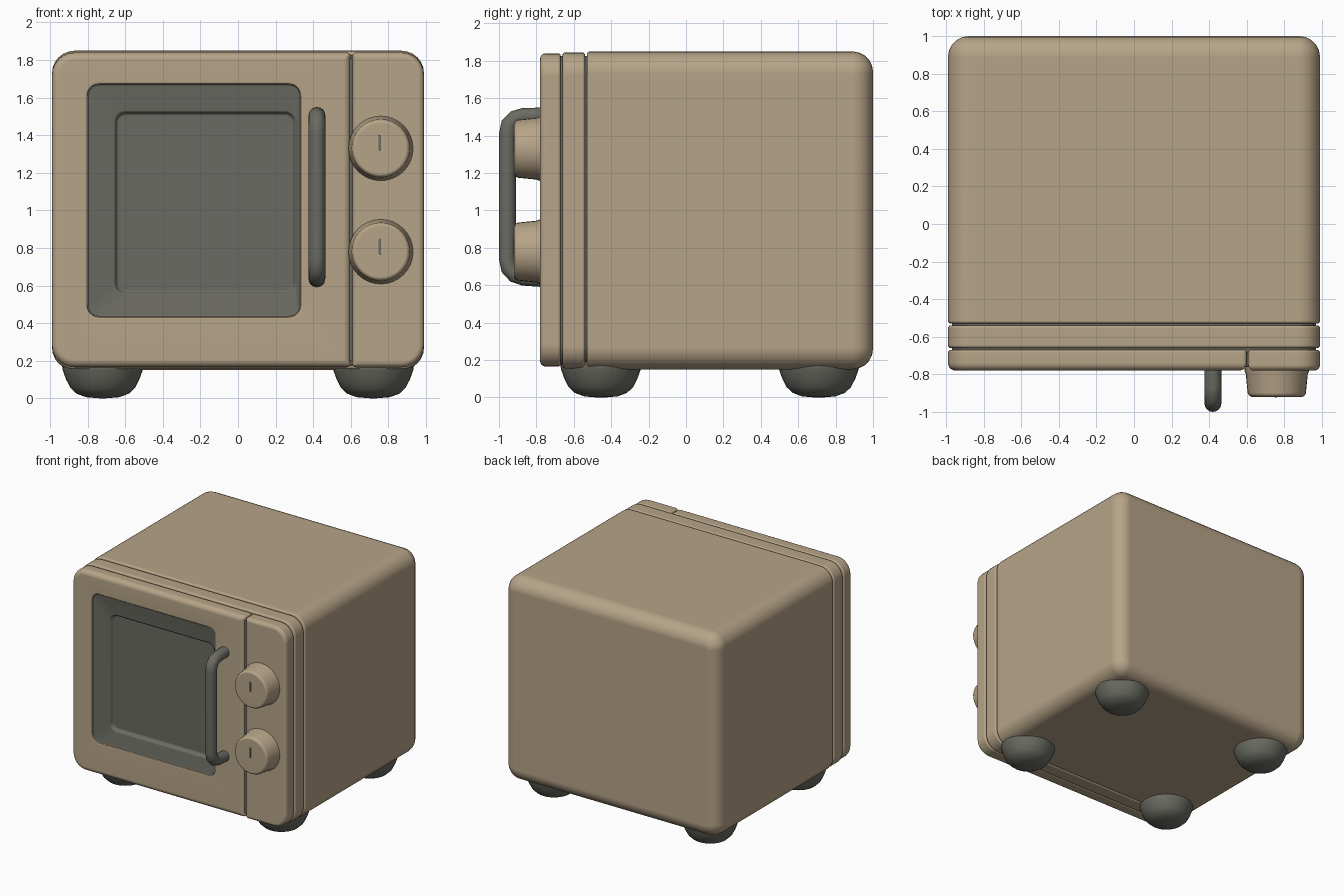
import bpy, bmesh, math
from mathutils import Vector

if "Cube" in bpy.data.objects:
    bpy.data.objects.remove(bpy.data.objects["Cube"])


def material(name, rgb):
    m = bpy.data.materials.new(name)
    m.diffuse_color = (*rgb, 1)
    m.use_nodes = True
    m.node_tree.nodes["Principled BSDF"].inputs["Base Color"].default_value = m.diffuse_color
    return m


BEIGE = material("warm beige", (0.47, 0.37, 0.245))
GREY = material("dark grey", (0.147, 0.147, 0.125))


def finish(bm, name, mat, angle=40):
    bmesh.ops.recalc_face_normals(bm, faces=bm.faces)
    me = bpy.data.meshes.new(name)
    bm.to_mesh(me)
    bm.free()
    ob = bpy.data.objects.new(name, me)
    bpy.context.collection.objects.link(ob)
    me.materials.append(mat)
    bpy.ops.object.select_all(action='DESELECT')
    bpy.context.view_layer.objects.active = ob
    ob.select_set(True)
    bpy.ops.object.shade_smooth_by_angle(angle=math.radians(angle))
    wn = ob.modifiers.new("weighted", 'WEIGHTED_NORMAL')
    wn.keep_sharp = True
    return ob


def loft(name, mat, rings, angle=40):
    """Skin a list of equal point rings and cap both ends."""
    bm = bmesh.new()
    vs = [[bm.verts.new(p) for p in r] for r in rings]
    n = len(vs[0])
    for a, b in zip(vs, vs[1:]):
        for i in range(n):
            j = (i + 1) % n
            bm.faces.new((a[i], a[j], b[j], b[i]))
    bm.faces.new(vs[0])
    bm.faces.new(vs[-1])
    return finish(bm, name, mat, angle)


def ring(rect, radii, y, inset=0.0, seg=6):
    """Rounded rectangle in the xz plane; radii: right top, left top, left bottom, right bottom."""
    x0, x1, z0, z1 = rect
    x0, x1, z0, z1 = x0 + inset, x1 - inset, z0 + inset, z1 - inset
    pts = []
    for k, (x, z, sx, sz) in enumerate(((x1, z1, 1, 1), (x0, z1, -1, 1),
                                        (x0, z0, -1, -1), (x1, z0, 1, -1))):
        r = max(radii[k] - inset, 0.006)
        for i in range(seg + 1):
            a = math.radians(90 * (k + i / seg))
            pts.append((x - sx * r + r * math.cos(a), y, z - sz * r + r * math.sin(a)))
    return pts


def edge(rect, radii, y, b, sign, seg=5):
    """Rings rounding an outer edge, from the face at y outward (sign +1 runs toward +y)."""
    out = []
    for i in range(seg + 1):
        a = math.pi / 2 * i / seg
        out.append(ring(rect, radii, y + sign * b * (1 - math.cos(a)), b * (1 - math.sin(a))))
    return out


def slab(name, mat, rect, radii, y0, y1, front, back):
    return loft(name, mat, edge(rect, radii, y0, front, 1)
                + edge(rect, radii, y1, back, -1)[::-1])


def lathe(name, mat, profile, centre, axis, n=32, angle=40):
    """Turn (radius, height) points around the z or y axis."""
    rings = []
    for r, h in profile:
        row = []
        for i in range(n):
            a = 2 * math.pi * i / n
            c, s = r * math.cos(a), r * math.sin(a)
            row.append(Vector(centre) + Vector((c, s, h) if axis == 'z' else (c, h, s)))
        rings.append(row)
    return loft(name, mat, rings, angle)


# Main housing, collar behind the door and dark core showing in the grooves
R = 0.12
slab("housing", BEIGE, (-0.99, 0.99, 0.15, 1.85), (R,) * 4, -0.53, 1.0, 0.015, 0.11)
slab("collar", BEIGE, (-0.99, 0.99, 0.155, 1.845), (R,) * 4, -0.66, -0.54, 0.015, 0.015)
slab("groove_core", GREY, (-0.97, 0.97, 0.175, 1.825), (0.11,) * 4, -0.685, -0.45, 0.005, 0.005)
slab("seam_strip", GREY, (0.59, 0.62, 0.20, 1.81), (0.006,) * 4, -0.76, -0.67, 0.004, 0.004)

# Door with window opening
door = (-0.99, 0.60, 0.165, 1.84)
door_r = (0.02, R, R, 0.02)
hole = (-0.80, 0.33, 0.435, 1.67)
hole_r = (0.06,) * 4
rings = edge(door, door_r, -0.67, 0.015, -1) + edge(door, door_r, -0.78, 0.04, 1)[::-1]
rings += [ring(hole, hole_r, -0.78, -0.015), ring(hole, hole_r, -0.775, -0.004),
          ring(hole, hole_r, -0.765), ring(hole, hole_r, -0.69)]
loft("door", BEIGE, rings)

# Control panel
slab("control_panel", BEIGE, (0.608, 0.99, 0.165, 1.84), (R, 0.02, 0.02, R),
     -0.78, -0.67, 0.03, 0.015)

# Window frame stepping down to the recessed pane
pane = (-0.65, 0.30, 0.56, 1.52)
pane_r = (0.05,) * 4
loft("window", GREY, [
    ring(hole, hole_r, -0.695, 0.001), ring(hole, hole_r, -0.768, 0.001),
    ring(hole, hole_r, -0.762, 0.012), ring(pane, pane_r, -0.75, -0.012),
    ring(pane, pane_r, -0.745, -0.004), ring(pane, pane_r, -0.737),
    ring(pane, pane_r, -0.725, 0.006), ring(pane, pane_r, -0.72, 0.016)])

# Door handle: round tube along a bent path
path = [(-0.755, 1.505), (-0.87, 1.503), (-0.915, 1.49), (-0.945, 1.46), (-0.955, 1.41),
        (-0.955, 0.74), (-0.945, 0.69), (-0.915, 0.658), (-0.87, 0.643), (-0.755, 0.635)]
rings = []
for i, (y, z) in enumerate(path):
    a, b = path[max(i - 1, 0)], path[min(i + 1, len(path) - 1)]
    t = Vector((0, b[0] - a[0], b[1] - a[1])).normalized()
    side = Vector((1, 0, 0))
    up = side.cross(t)
    rings.append([Vector((0.42, y, z)) + 0.045 * (side * math.cos(k * math.pi / 8)
                  + up * math.sin(k * math.pi / 8)) for k in range(16)])
loft("door_handle", GREY, rings, 60)

# Knobs with a thin pointer mark each
for label, z in (("upper", 1.33), ("lower", 0.78)):
    lathe(label + "_knob", BEIGE, [(0.172, -0.76), (0.172, -0.782), (0.165, -0.80),
          (0.155, -0.90), (0.148, -0.913), (0.135, -0.92)], (0.76, 0, z), 'y')
    slab(label + "_knob_mark", GREY, (0.748, 0.762, z - 0.015, z + 0.07), (0.006,) * 4,
         -0.923, -0.917, 0.001, 0.001)

# Rounded feet
foot = [(0.02, 0.0), (0.09, 0.006), (0.14, 0.025), (0.172, 0.055), (0.195, 0.10),
        (0.213, 0.15), (0.218, 0.185), (0.20, 0.20), (0.15, 0.21)]
for sx, side in ((-1, "left"), (1, "right")):
    for y, end in ((-0.455, "front"), (0.71, "back")):
        lathe(f"{end}_{side}_foot", GREY, foot, (sx * 0.72, y, 0), 'z', angle=70)
